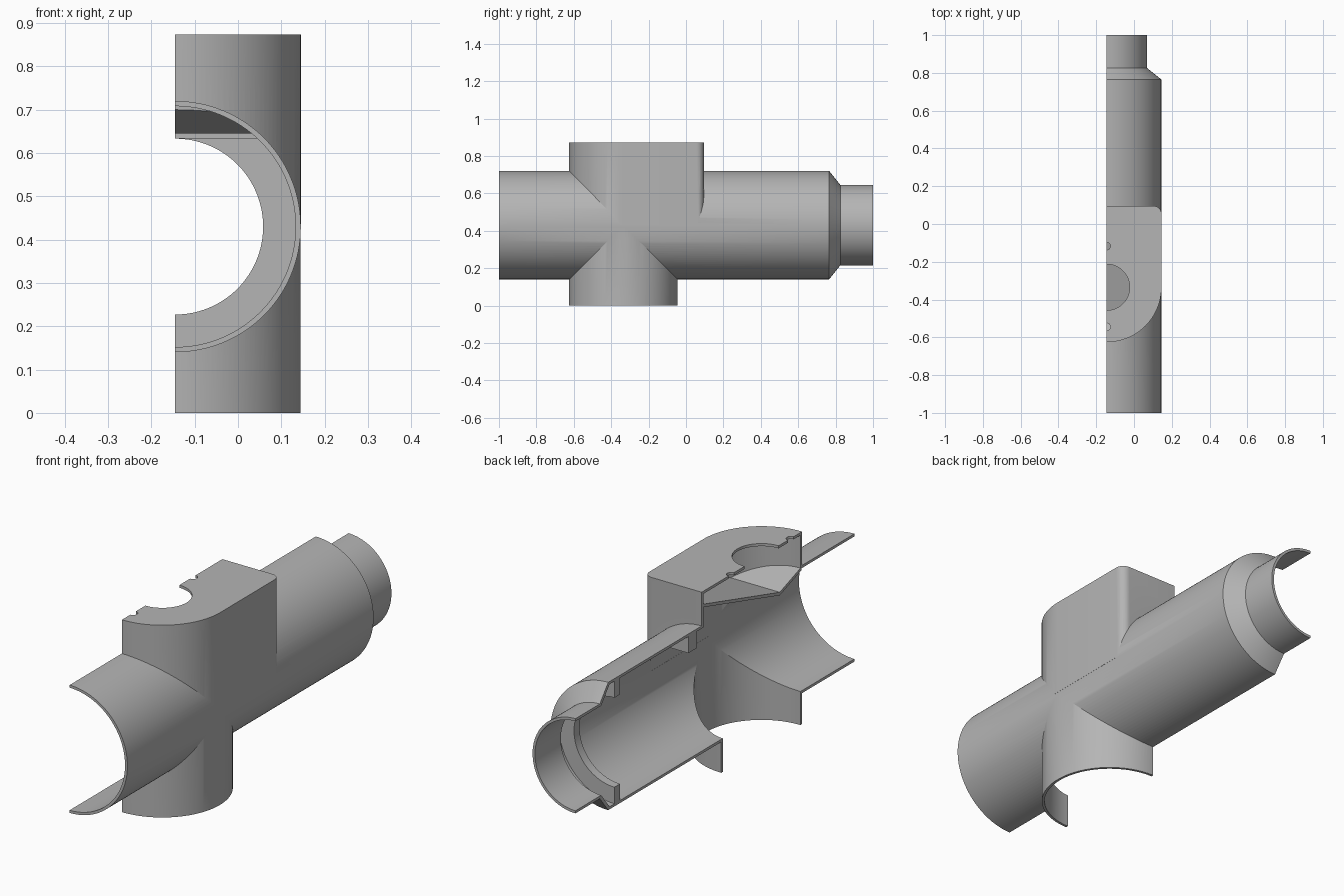
import bpy, bmesh
from math import sin, cos, pi, radians
from mathutils import Matrix, Vector

if "Cube" in bpy.data.objects:
    bpy.data.objects.remove(bpy.data.objects["Cube"], do_unlink=True)

CUT = -0.145      # section plane, also the pipe axis in x
AXIS_Z = 0.43     # pipe axis height
WELL_Y = -0.335   # vertical well centre
R = 0.29          # outer radius
WALL = 0.012
SEG = 128

steel = bpy.data.materials.new("grey_steel")
steel.use_nodes = True
GREY = (0.46, 0.46, 0.46, 1)
steel.diffuse_color = GREY
steel.node_tree.nodes["Principled BSDF"].inputs["Base Color"].default_value = GREY


def finish(bm, name, matrix):
    bmesh.ops.transform(bm, matrix=matrix, verts=bm.verts)
    bmesh.ops.recalc_face_normals(bm, faces=bm.faces)
    mesh = bpy.data.meshes.new(name)
    bm.to_mesh(mesh)
    bm.free()
    mesh.materials.append(steel)
    ob = bpy.data.objects.new(name, mesh)
    bpy.context.collection.objects.link(ob)
    return ob


def loft(name, rings, matrix):
    """Solid through a list of equal-length rings, capped at both ends."""
    bm = bmesh.new()
    rows = [[bm.verts.new(p) for p in ring] for ring in rings]
    n = len(rows[0])
    for a, b in zip(rows, rows[1:]):
        for i in range(n):
            j = (i + 1) % n
            bm.faces.new((a[i], a[j], b[j], b[i]))
    bm.faces.new(rows[0])
    bm.faces.new(rows[-1])
    return finish(bm, name, matrix)


def lathe(name, profile, matrix, seg=SEG):
    """Turned solid from (height, radius) pairs."""
    rings = [[(r * cos(2 * pi * i / seg), r * sin(2 * pi * i / seg), h)
              for i in range(seg)] for h, r in profile]
    return loft(name, rings, matrix)


def prism(name, outline, z0, z1, matrix=Matrix()):
    return loft(name, [[(x, y, z) for x, y in outline] for z in (z0, z1)], matrix)


def block(name, x, y, z):
    return prism(name, [(x[0], y[0]), (x[1], y[0]), (x[1], y[1]), (x[0], y[1])], *z)


def combine(ob, other, op):
    mod = ob.modifiers.new(op, 'BOOLEAN')
    mod.operation, mod.solver, mod.object = op, 'EXACT', other
    bpy.context.view_layer.objects.active = ob
    bpy.ops.object.modifier_apply(modifier=mod.name)
    bpy.data.objects.remove(other, do_unlink=True)


def chest_outline(inset):
    """Round at the front, straight sides, small rounded rear corners."""
    r, back, c = R + 0.0006 - inset, 0.095 - inset, 0.04 - inset
    pts = [(CUT + r * cos(pi + pi * i / 64), WELL_Y + r * sin(pi + pi * i / 64))
           for i in range(65)]
    for side, start in ((1, 0), (-1, pi / 2)):
        for i in range(9):
            a = start + pi / 2 * i / 8
            pts.append((CUT + side * (r - c) + c * cos(a), back - c + c * sin(a)))
    return pts


along_y = Matrix.Translation((CUT, 0, AXIS_Z)) @ Matrix.Rotation(radians(-90), 4, 'X')
well = Matrix.Translation((CUT, WELL_Y, 0))

# Outer shell: stepped pipe, lower well and upper chest
body = lathe("pipe_housing", [(-1, R), (0.765, R), (0.825, 0.215), (1, 0.215)], along_y)
combine(body, lathe("lower_well", [(0, R - 0.0004), (AXIS_Z, R - 0.0004)], well), 'UNION')
combine(body, prism("upper_chest", chest_outline(0), AXIS_Z, 0.873), 'UNION')

# Hollow inside, leaving a ring flange near the reduced end
bore = [(-1.1, R - WALL), (0.68, R - WALL), (0.68, 0.203), (0.72, 0.203),
        (0.72, R - WALL), (0.755, R - WALL), (0.815, 0.203), (1.1, 0.203)]
combine(body, lathe("bore", bore, along_y), 'DIFFERENCE')
combine(body, lathe("well_bore", [(-0.1, R - WALL), (AXIS_Z, R - WALL)], well), 'DIFFERENCE')
combine(body, prism("chest_cavity", chest_outline(WALL), AXIS_Z - 0.002, 0.861), 'DIFFERENCE')

# Access hole and two bolt holes in the lid
for y, r in ((WELL_Y, 0.122), (-0.117, 0.02), (-0.545, 0.02)):
    hole = lathe("lid_hole", [(0.84, r), (0.9, r)], Matrix.Translation((CUT, y, 0)), 64)
    combine(body, hole, 'DIFFERENCE')

# Folded baffle under the lid, trimmed to the chest walls
line = [(-0.64, 0.707), (-0.465, 0.645), (0.11, 0.808)]
outline = line + [(y, z + 0.014) for y, z in reversed(line)]
yz_to_x = Matrix(((0, 0, 1, 0), (1, 0, 0, 0), (0, 1, 0, 0), (0, 0, 0, 1)))
baffle = prism("baffle", outline, -0.6, 0.4, yz_to_x)
combine(baffle, prism("baffle_trim", chest_outline(0.006), 0.4, 0.87), 'INTERSECT')
combine(body, baffle, 'UNION')

# Flat-bottomed rib hanging from the pipe roof
rib = block("roof_rib", (-0.6, 0.4), (0.13, 0.19), (0.633, 0.8))
combine(rib, lathe("rib_trim", [(0, 0.284), (0.5, 0.284)], along_y), 'INTERSECT')
combine(body, rib, 'UNION')

# Lengthwise section
combine(body, block("section_cut", (-1, CUT), (-1.5, 1.5), (-0.5, 1.5)), 'DIFFERENCE')

bpy.ops.object.select_all(action='DESELECT')
body.select_set(True)
bpy.context.view_layer.objects.active = body
bpy.ops.object.shade_smooth_by_angle(angle=radians(25))
